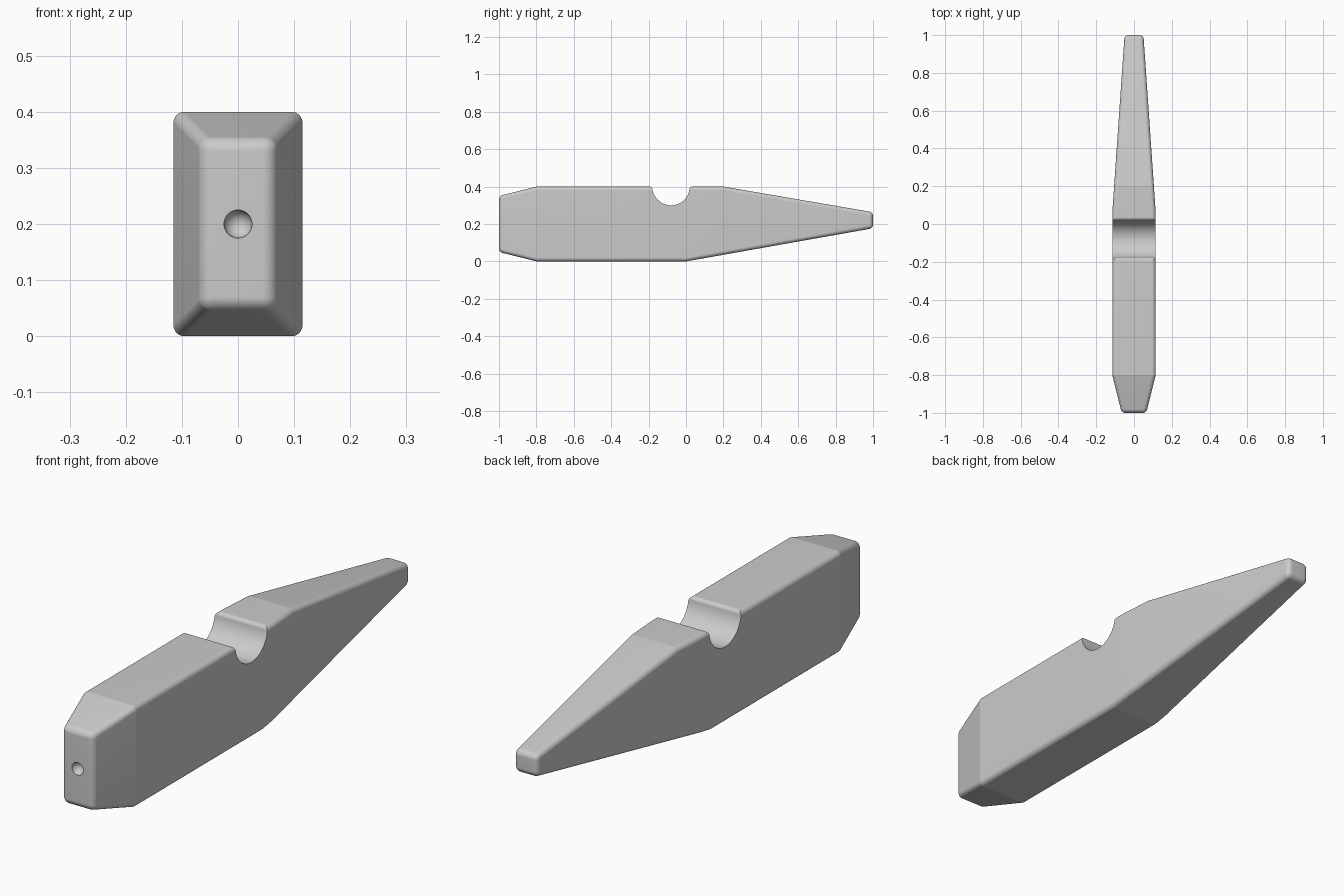
import bpy, bmesh
from math import sin, cos, pi, atan2, sqrt, radians
from mathutils import Matrix

if "Cube" in bpy.data.objects:
    bpy.data.objects.remove(bpy.data.objects["Cube"])

# One plain grey
grey = bpy.data.materials.new("plain_grey")
grey.use_nodes = True
colour = (0.6, 0.6, 0.6, 1)
grey.diffuse_color = colour
grey.node_tree.nodes["Principled BSDF"].inputs["Base Color"].default_value = colour


def face_outwards(bm):
    bm.normal_update()
    bmesh.ops.recalc_face_normals(bm, faces=bm.faces)
    if bm.calc_volume(signed=True) < 0:
        bmesh.ops.reverse_faces(bm, faces=bm.faces)
    bm.normal_update()


def add_object(name, bm):
    face_outwards(bm)
    mesh = bpy.data.meshes.new(name)
    bm.to_mesh(mesh)
    bm.free()
    obj = bpy.data.objects.new(name, mesh)
    bpy.context.collection.objects.link(obj)
    return obj


def lerp(a, b, t):
    return a + (b - a) * min(max(t, 0), 1)


# Body: rectangular sections lofted from the blunt front to the narrow tail
def section(y):
    if y < -0.8:
        return 0.065, 0.05, 0.35
    half_width = lerp(0.115, 0.05, (y - 0.06) / 0.94)
    bottom = lerp(0, 0.177, y)
    top = lerp(0.4, 0.263, (y - 0.2) / 0.8)
    return half_width, bottom, top


bm = bmesh.new()
rings = []
for y in (-1, -0.8, 0, 0.06, 0.2, 1):
    w, low, high = section(y)
    rings.append([bm.verts.new((x, y, z)) for x, z in
                  ((-w, low), (w, low), (w, high), (-w, high))])
for a, b in zip(rings, rings[1:]):
    for i in range(4):
        j = (i + 1) % 4
        bm.faces.new((a[i], a[j], b[j], b[i]))
bm.faces.new(rings[0])
bm.faces.new(rings[-1])
face_outwards(bm)

# Round the long edges and both end outlines, keeping the cross creases crisp
rounded = []
for e in bm.edges:
    y0, y1 = (v.co.y for v in e.verts)
    if abs(y0 - y1) > 0.01 or abs(y0) > 0.99:
        rounded.append(e)
bmesh.ops.bevel(bm, geom=rounded, offset=0.02, offset_type='OFFSET',
                segments=14, profile=0.5, affect='EDGES', clamp_overlap=False)
body = add_object("body", bm)
body.data.materials.append(grey)

# Notch cutter: half-round trough with rounded lips
cy, top, radius, lip = -0.08, 0.4, 0.1, 0.016
dy = sqrt((radius + lip) ** 2 - lip ** 2)
tilt = atan2(lip, dy)


def arc(y, z, r, start, end, steps):
    angles = [start + (end - start) * i / steps for i in range(steps + 1)]
    return [(y + r * cos(a), z + r * sin(a)) for a in angles]


right_lip = arc(cy + dy, top - lip, lip, pi / 2, pi - tilt, 14)
trough = arc(cy, top, radius, -tilt, tilt - pi, 40)
left_lip = [(2 * cy - y, z) for y, z in reversed(right_lip)]
outline = [(cy + dy, 0.5)] + right_lip + trough[1:-1] + left_lip + [(cy - dy, 0.5)]

bm = bmesh.new()
ends = [[bm.verts.new((x, y, z)) for y, z in outline] for x in (-0.3, 0.3)]
for end in ends:
    bm.faces.new(end)
for i in range(len(outline)):
    bm.faces.new((ends[0][i - 1], ends[0][i], ends[1][i], ends[1][i - 1]))
notch = add_object("notch_cutter", bm)

# Dimple cutter: small ball on the front face
bm = bmesh.new()
bmesh.ops.create_uvsphere(bm, u_segments=48, v_segments=25, radius=0.025,
                          matrix=Matrix.Translation((0, -1, 0.2)) @ Matrix.Rotation(pi / 2, 4, 'X'))
dimple = add_object("dimple_cutter", bm)

# Cut, then smooth the rounded areas
bpy.ops.object.select_all(action='DESELECT')
bpy.context.view_layer.objects.active = body
body.select_set(True)
for cutter in (notch, dimple):
    cutter.hide_render = True
    mod = body.modifiers.new("cut", 'BOOLEAN')
    mod.operation = 'DIFFERENCE'
    mod.solver = 'EXACT'
    mod.object = cutter
    bpy.ops.object.modifier_apply(modifier=mod.name)
    bpy.data.objects.remove(cutter)
bpy.ops.object.shade_smooth_by_angle(angle=radians(9))
